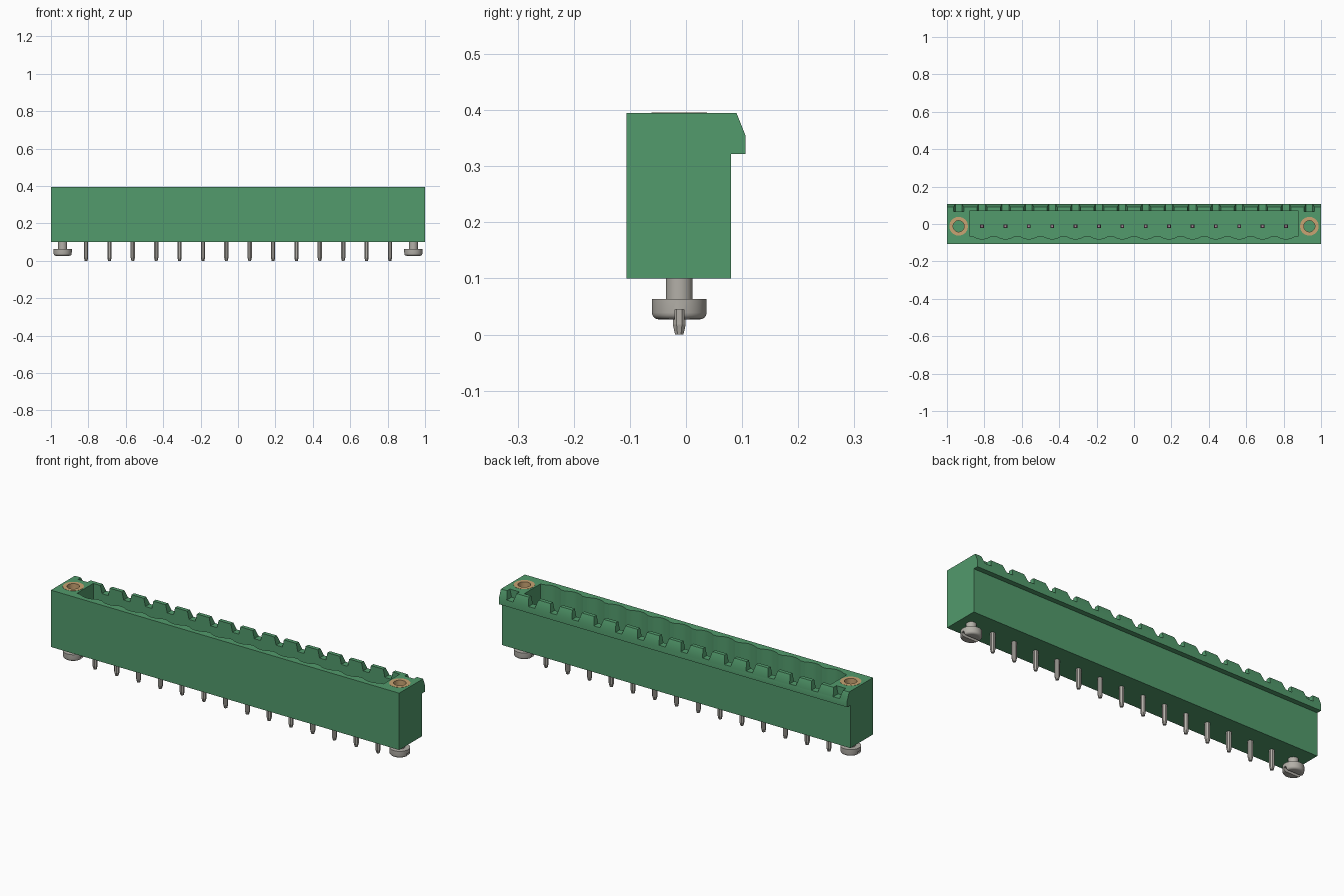
import bpy, bmesh, math
from mathutils import Matrix

if "Cube" in bpy.data.objects:
    bpy.data.objects.remove(bpy.data.objects["Cube"], do_unlink=True)

PITCH, COUNT = 0.125, 14
AXIS_Y = -0.012                      # line of the pins and screws
BOTTOM, TOP = 0.1, 0.395             # housing height range
SCREW_X = PITCH * (COUNT + 1) / 2
pin_xs = [(i - (COUNT - 1) / 2) * PITCH for i in range(COUNT)]


def material(name, rgb, metallic=0.0):
    m = bpy.data.materials.new(name)
    m.use_nodes = True
    m.diffuse_color = (*rgb, 1)
    bsdf = m.node_tree.nodes["Principled BSDF"]
    bsdf.inputs["Base Color"].default_value = (*rgb, 1)
    bsdf.inputs["Roughness"].default_value = 0.5
    return m


green = material("green plastic", (0.085, 0.325, 0.15))
steel = material("grey metal", (0.45, 0.43, 0.39))
brass = material("brass", (0.58, 0.37, 0.17))
mauve = material("mauve pin metal", (0.42, 0.27, 0.35))


def finish(name, bm, mat):
    bmesh.ops.recalc_face_normals(bm, faces=bm.faces)
    mesh = bpy.data.meshes.new(name)
    bm.to_mesh(mesh)
    bm.free()
    mesh.materials.append(mat)
    obj = bpy.data.objects.new(name, mesh)
    bpy.context.collection.objects.link(obj)
    return obj


def prism(bm, points, direction):
    """Extrude a closed outline of 3D points along a direction."""
    face = bm.faces.new([bm.verts.new(p) for p in points])
    moved = bmesh.ops.extrude_face_region(bm, geom=[face], use_keep_orig=True)
    verts = [v for v in moved["geom"] if isinstance(v, bmesh.types.BMVert)]
    bmesh.ops.translate(bm, verts=verts, vec=direction)


def lathe(bm, profile, x, sides, closed=False):
    """Stack rings of (radius, z) round a vertical axis at x."""
    rings = []
    for r, z in profile:
        rings.append([bm.verts.new((x + r * math.cos((k + 0.5) * math.tau / sides),
                                    AXIS_Y + r * math.sin((k + 0.5) * math.tau / sides), z))
                      for k in range(sides)])
    pairs = list(zip(rings, rings[1:]))
    if closed:
        pairs.append((rings[-1], rings[0]))
    for a, b in pairs:
        for k in range(sides):
            n = (k + 1) % sides
            bm.faces.new((a[k], a[n], b[n], b[k]))
    if not closed:
        bm.faces.new(rings[0])
        bm.faces.new(rings[-1])


def carve(obj, cutters):
    """Subtract the cutters and bake the result."""
    for c in cutters:
        mod = obj.modifiers.new(c.name, 'BOOLEAN')
        mod.operation, mod.solver, mod.object = 'DIFFERENCE', 'EXACT', c
        c.hide_render = True
    deps = bpy.context.evaluated_depsgraph_get()
    baked = bpy.data.meshes.new_from_object(obj.evaluated_get(deps))
    obj.modifiers.clear()
    obj.data = baked
    for c in cutters:
        bpy.data.objects.remove(c, do_unlink=True)


def smooth(obj, angle=30):
    bpy.ops.object.select_all(action='DESELECT')
    obj.select_set(True)
    bpy.context.view_layer.objects.active = obj
    bpy.ops.object.shade_smooth_by_angle(angle=math.radians(angle))


# Housing: side profile with the overhanging latch rail at the back
bm = bmesh.new()
side = [(-0.106, BOTTOM), (0.08, BOTTOM), (0.08, 0.322), (0.106, 0.322),
        (0.106, 0.355), (0.09, TOP), (-0.106, TOP)]
prism(bm, [(-1, y, z) for y, z in side], (2, 0, 0))
housing = finish("housing", bm, green)

# Socket cavity: scalloped along the front wall, one scallop per pin
FLOOR = 0.165
outline = [(0.88, 0.07), (-0.88, 0.07), (-0.88, -0.064)]
for x in pin_xs:
    for k in range(-6, 7):
        t = k / 6
        outline.append((x + 0.05 * t, -0.064 - 0.016 * (1 - t * t)))
outline.append((0.88, -0.064))
bm = bmesh.new()
prism(bm, [(x, y, FLOOR) for x, y in outline], (0, 0, 0.3))
cavity = finish("cavity_cutter", bm, green)

# Notches with sloping sides through the rear rim
bm = bmesh.new()
for x in pin_xs + [-SCREW_X, SCREW_X]:
    shape = [(-0.018, 0.355), (0.018, 0.355), (0.032, 0.415), (-0.032, 0.415)]
    prism(bm, [(x + dx, 0.066, z) for dx, z in shape], (0, 0.06, 0))
notches = finish("notch_cutter", bm, green)

# Blind holes for the threaded inserts
bm = bmesh.new()
for x in (-SCREW_X, SCREW_X):
    lathe(bm, [(0.05, 0.25), (0.05, 0.45)], x, 32)
holes = finish("hole_cutter", bm, green)

carve(housing, [cavity, notches, holes])
smooth(housing)

# Threaded inserts and slotted screws at both ends
for label, x in (("right", -SCREW_X), ("left", SCREW_X)):
    bm = bmesh.new()
    lathe(bm, [(0.05, 0.25), (0.05, TOP + 0.001), (0.03, TOP + 0.001), (0.03, 0.25)],
          x, 32, closed=True)
    smooth(finish(label + "_insert", bm, brass))

    bm = bmesh.new()
    rounded = [(0.037 + 0.012 * math.sin(a), 0.039 - 0.012 * math.cos(a))
               for a in [k * math.pi / 8 for k in range(5)]]
    lathe(bm, rounded + [(0.049, 0.063), (0.024, 0.063), (0.024, BOTTOM + 0.01)], x, 32)
    screw = finish(label + "_screw", bm, steel)
    bm = bmesh.new()
    bmesh.ops.create_cube(bm, size=1, matrix=Matrix.Translation((x, AXIS_Y, 0.03))
                          @ Matrix.Diagonal((0.2, 0.016, 0.03, 1)))
    carve(screw, [finish("slot_cutter", bm, steel)])
    smooth(screw)

# Contacts: eight-sided solder tails below, thin square blades in the cavity
bm_tail, bm_blade = bmesh.new(), bmesh.new()
for x in pin_xs:
    lathe(bm_tail, [(0.008, 0), (0.0125, 0.018), (0.0125, BOTTOM + 0.01)], x, 8)
    lathe(bm_blade, [(0.014, FLOOR - 0.01), (0.014, 0.315), (0.009, 0.33)], x, 4)
finish("solder_tails", bm_tail, steel)
finish("contact_blades", bm_blade, mauve)
